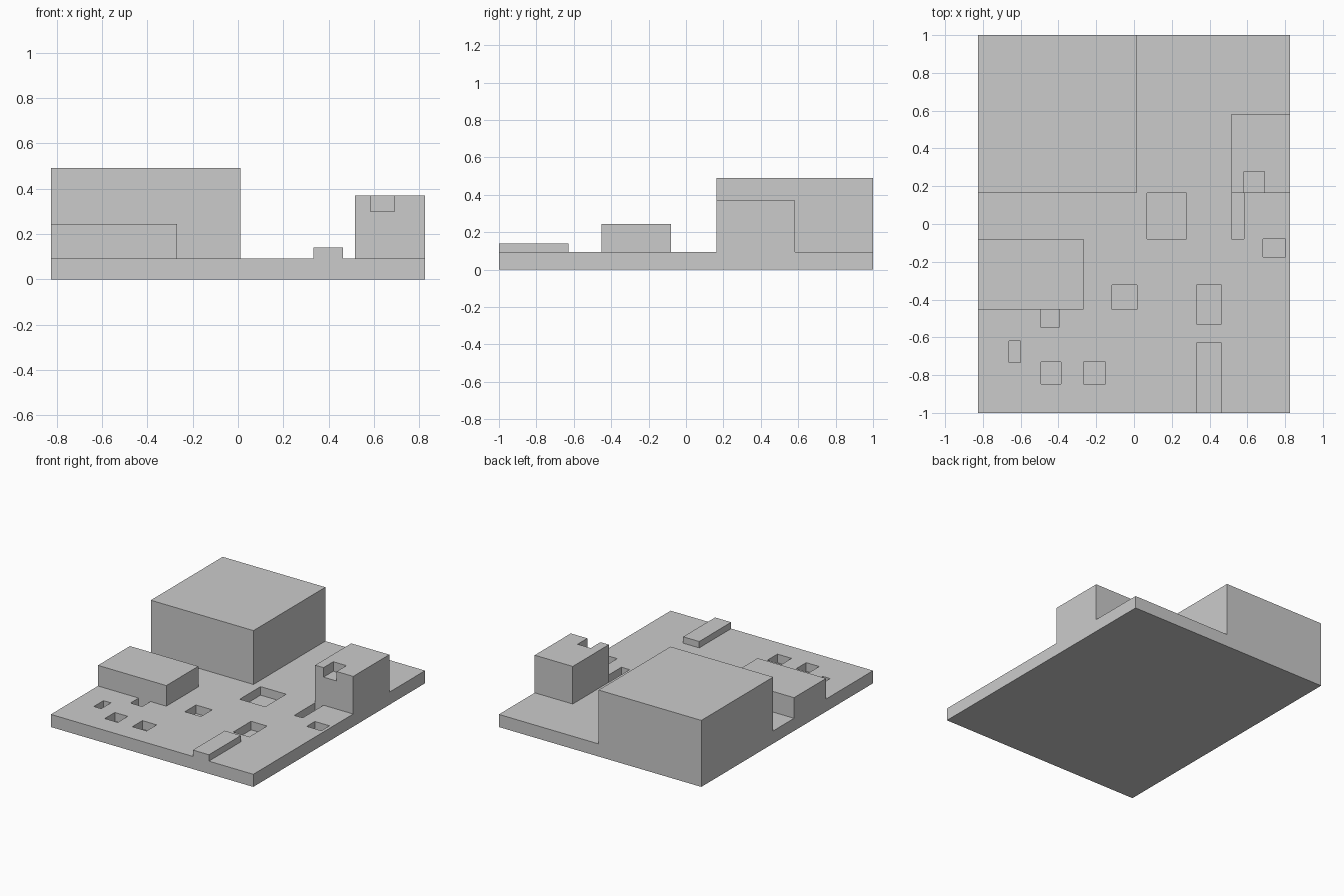
import bpy

if "Cube" in bpy.data.objects:
    bpy.data.objects.remove(bpy.data.objects["Cube"])

# One plain grey for everything
grey = bpy.data.materials.new("plain_grey")
grey.diffuse_color = (0.6, 0.6, 0.6, 1.0)
grey.use_nodes = True
grey.node_tree.nodes["Principled BSDF"].inputs["Base Color"].default_value = grey.diffuse_color

GROUND = 0.093
PIT_FLOOR = 0.03


def box(name, x0, x1, y0, y1, z0, z1):
    """Axis-aligned box between two corners."""
    bpy.ops.mesh.primitive_cube_add(size=1)
    ob = bpy.context.object
    ob.name = name
    for v in ob.data.vertices:
        v.co = ((x0 + x1) / 2 + v.co.x * (x1 - x0),
                (y0 + y1) / 2 + v.co.y * (y1 - y0),
                (z0 + z1) / 2 + v.co.z * (z1 - z0))
    ob.data.materials.append(grey)
    return ob


def apply_boolean(target, other, operation):
    mod = target.modifiers.new(operation.lower(), 'BOOLEAN')
    mod.operation = operation
    mod.solver = 'EXACT'
    mod.object = other
    bpy.context.view_layer.objects.active = target
    bpy.ops.object.modifier_apply(modifier=mod.name)
    bpy.data.objects.remove(other, do_unlink=True)


# Ground slab with the blocks standing on it
site = box("site_slab", -0.825, 0.825, -1, 1, 0, GROUND)
blocks = [
    ("large_block", -0.825, 0.012, 0.163, 1.0, 0.49),
    ("low_block", -0.825, -0.268, -0.452, -0.08, 0.245),
    ("tower_block", 0.515, 0.825, 0.163, 0.583, 0.37),
    ("front_strip", 0.332, 0.463, -1.0, -0.628, 0.14),
]
for name, x0, x1, y0, y1, top in blocks:
    apply_boolean(site, box(name, x0, x1, y0, y1, 0, top), 'UNION')

# Rectangular pits sunk into the ground
pits = [
    (0.07, 0.278, -0.08, 0.163),
    (0.515, 0.583, -0.08, 0.163),
    (0.683, 0.802, -0.175, -0.08),
    (-0.117, 0.015, -0.452, -0.322),
    (0.332, 0.463, -0.53, -0.322),
    (-0.493, -0.397, -0.548, -0.452),
    (-0.662, -0.602, -0.733, -0.62),
    (-0.493, -0.387, -0.847, -0.73),
    (-0.268, -0.152, -0.847, -0.73),
]
for x0, x1, y0, y1 in pits:
    apply_boolean(site, box("pit_cutter", x0, x1, y0, y1, PIT_FLOOR, 0.12), 'DIFFERENCE')

# Notch in the top front edge of the tower block
apply_boolean(site, box("notch_cutter", 0.583, 0.69, 0.1, 0.277, 0.3, 0.5), 'DIFFERENCE')
